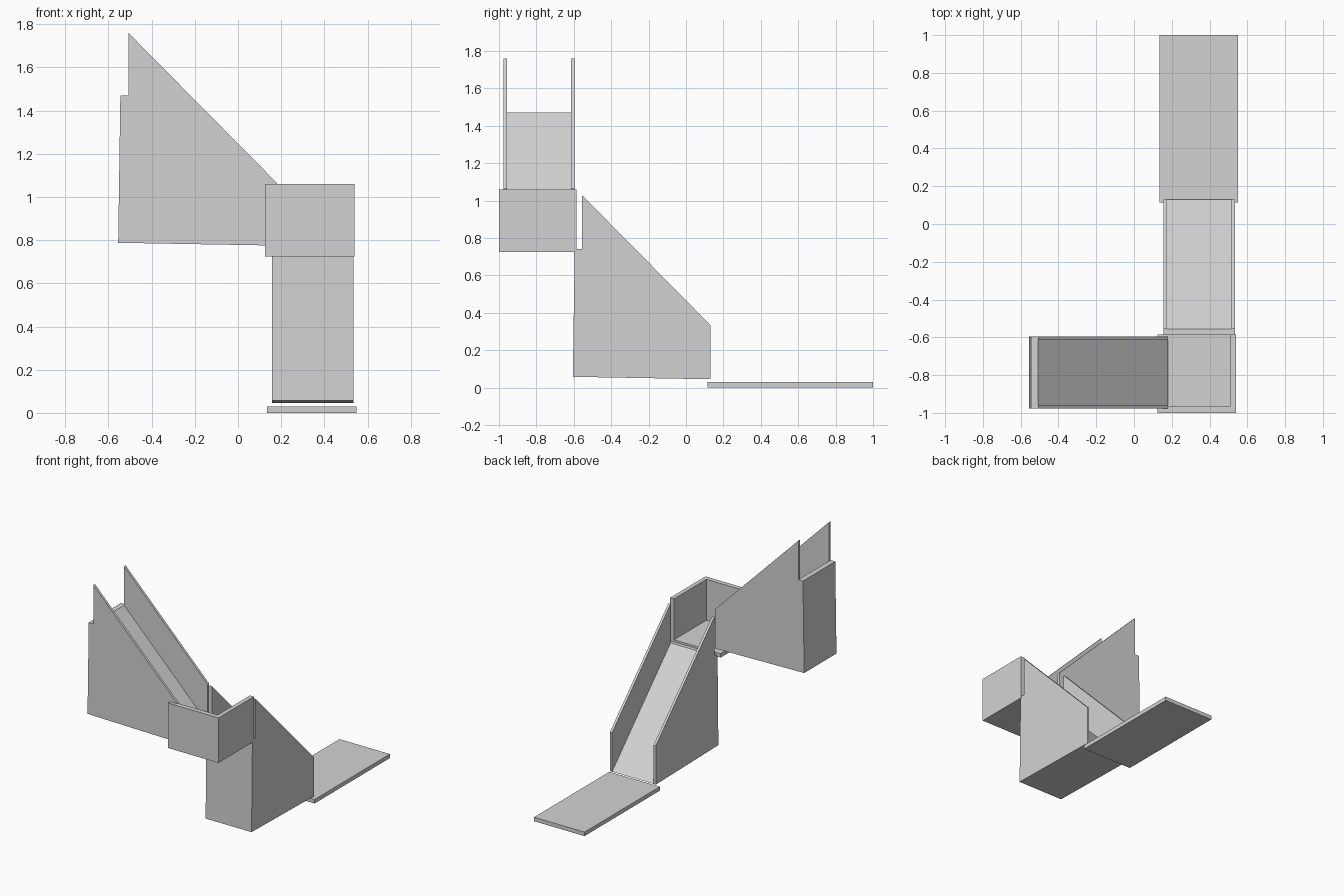
import bpy, bmesh
from mathutils import Vector

cube = bpy.data.objects.get("Cube")
if cube:
    bpy.data.objects.remove(cube, do_unlink=True)

# Single pale grey material
GREY = (0.65, 0.65, 0.65, 1)
mat = bpy.data.materials.new("pale grey")
mat.use_nodes = True
mat.diffuse_color = GREY
mat.node_tree.nodes["Principled BSDF"].inputs["Base Color"].default_value = GREY


def prism(name, outline, start, end, place):
    """Extrude an (along, height) outline across from start to end."""
    bm = bmesh.new()
    ends = [[bm.verts.new(place(a, c, z)) for a, z in outline] for c in (start, end)]
    bm.faces.new(ends[0])
    bm.faces.new(ends[1])
    n = len(outline)
    for i in range(n):
        j = (i + 1) % n
        bm.faces.new((ends[0][i], ends[0][j], ends[1][j], ends[1][i]))
    bmesh.ops.recalc_face_normals(bm, faces=bm.faces)
    mesh = bpy.data.meshes.new(name)
    bm.to_mesh(mesh)
    bm.free()
    mesh.materials.append(mat)
    obj = bpy.data.objects.new(name, mesh)
    bpy.context.collection.objects.link(obj)
    return obj


def box(name, low, high):
    outline = [(low[1], low[2]), (high[1], low[2]), (high[1], high[2]), (low[1], high[2])]
    return prism(name, outline, low[0], high[0], lambda a, c, z: Vector((c, a, z)))


# Ramp profile: distance along the run, and height
RUN, TOP, LEDGE, PARAPET, WALL = 0.735, 0.695, 0.048, 0.29, 0.018
BODY = [(0, 0.013), (RUN, 0), (LEDGE, TOP), (0.01, TOP)]
SIDE = [(LEDGE, TOP), (RUN, 0), (RUN, PARAPET), (LEDGE, TOP + PARAPET)]


def flight(name, width, place):
    prism(name + "_ramp", BODY, 0, width, place)
    prism(name + "_wall_a", SIDE, 0, WALL, place)
    prism(name + "_wall_b", SIDE, width - WALL, width, place)


# Lower flight runs backward, upper flight runs sideways
flight("lower", 0.378, lambda a, c, z: Vector((0.157 + c, -0.605 + a, 0.045 + z)))
flight("upper", 0.38, lambda a, c, z: Vector((-0.555 + a, -0.976 + c, 0.775 + z)))

# Corner landing with two parapet walls
box("landing_floor", (0.125, -1.0, 0.725), (0.54, -0.585, 0.755))
box("landing_front_wall", (0.125, -1.0, 0.755), (0.54, -0.965, 1.06))
box("landing_left_wall", (0.508, -0.965, 0.755), (0.54, -0.585, 1.06))

# Ground slab at the foot of the lower flight
box("ground_slab", (0.135, 0.115, 0), (0.55, 1.0, 0.03))
